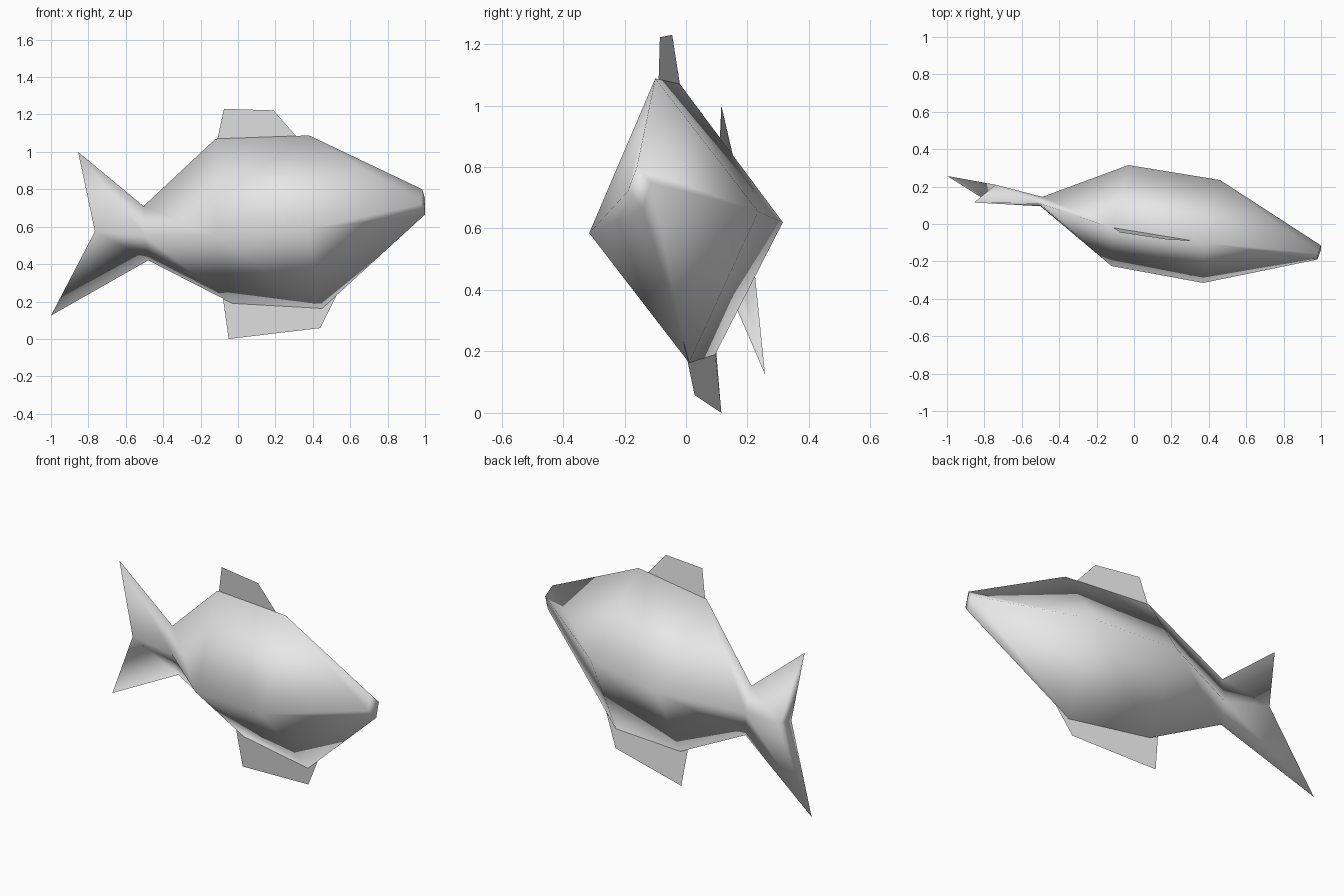
import bpy

cube = bpy.data.objects.get("Cube")
if cube:
    bpy.data.objects.remove(cube, do_unlink=True)

# One plain grey for the whole fish
grey = bpy.data.materials.new("plain grey")
grey.use_nodes = True
grey.diffuse_color = (0.8, 0.8, 0.8, 1)
grey.node_tree.nodes["Principled BSDF"].inputs["Base Color"].default_value = (0.8, 0.8, 0.8, 1)


def make_part(name, verts, faces, smooth=False):
    mesh = bpy.data.meshes.new(name)
    mesh.from_pydata(verts, [], faces)
    mesh.materials.append(grey)
    mesh.polygons.foreach_set("use_smooth", [smooth] * len(faces))
    mesh.update()
    obj = bpy.data.objects.new(name, mesh)
    bpy.context.collection.objects.link(obj)
    return obj


# Diamond cross-sections from nose to tail: back ridge, left flank, belly ridge, right flank
sections = [
    [(0.985, -0.16, 0.80), (1.00, -0.115, 0.75), (1.00, -0.14, 0.665), (0.98, -0.19, 0.72)],   # nose
    [(0.38, -0.10, 1.088), (0.46, 0.235, 0.655), (0.45, 0.01, 0.163), (0.37, -0.315, 0.585)],  # shoulder
    [(-0.12, -0.02, 1.07), (-0.03, 0.315, 0.62), (-0.03, 0.095, 0.19), (-0.12, -0.225, 0.55)], # hip
    [(-0.505, 0.11, 0.71), (-0.49, 0.145, 0.56), (-0.48, 0.13, 0.42), (-0.50, 0.095, 0.55)],   # tail stem
    [(-0.855, 0.115, 1.0), (-0.74, 0.21, 0.59), (-1.0, 0.257, 0.125), (-0.765, 0.11, 0.575)],  # tail fin
]

# Body and forked tail: rings bridged, nose capped, tail notch closed by two triangles
verts = [p for ring in sections for p in ring]
faces = [(0, 1, 2, 3)]
for s in range(len(sections) - 1):
    for k in range(4):
        a, b = s * 4 + k, s * 4 + (k + 1) % 4
        faces.append((a, a + 4, b + 4, b))
t = 4 * (len(sections) - 1)
faces += [(t, t + 3, t + 1), (t + 2, t + 1, t + 3)]
make_part("fish_body", verts, faces, smooth=True)

# Thin fins standing on the back and belly ridges
back_fin = [(-0.11, -0.02, 1.07), (-0.075, -0.045, 1.23), (0.19, -0.085, 1.222), (0.31, -0.089, 1.085)]
belly_fin = [(-0.08, 0.097, 0.215), (-0.05, 0.115, 0.0), (0.44, 0.028, 0.058),
             (0.53, -0.01, 0.24), sections[1][2], sections[2][2]]
for name, outline in (("back_fin", back_fin), ("belly_fin", belly_fin)):
    make_part(name, outline, [tuple(range(len(outline)))])
